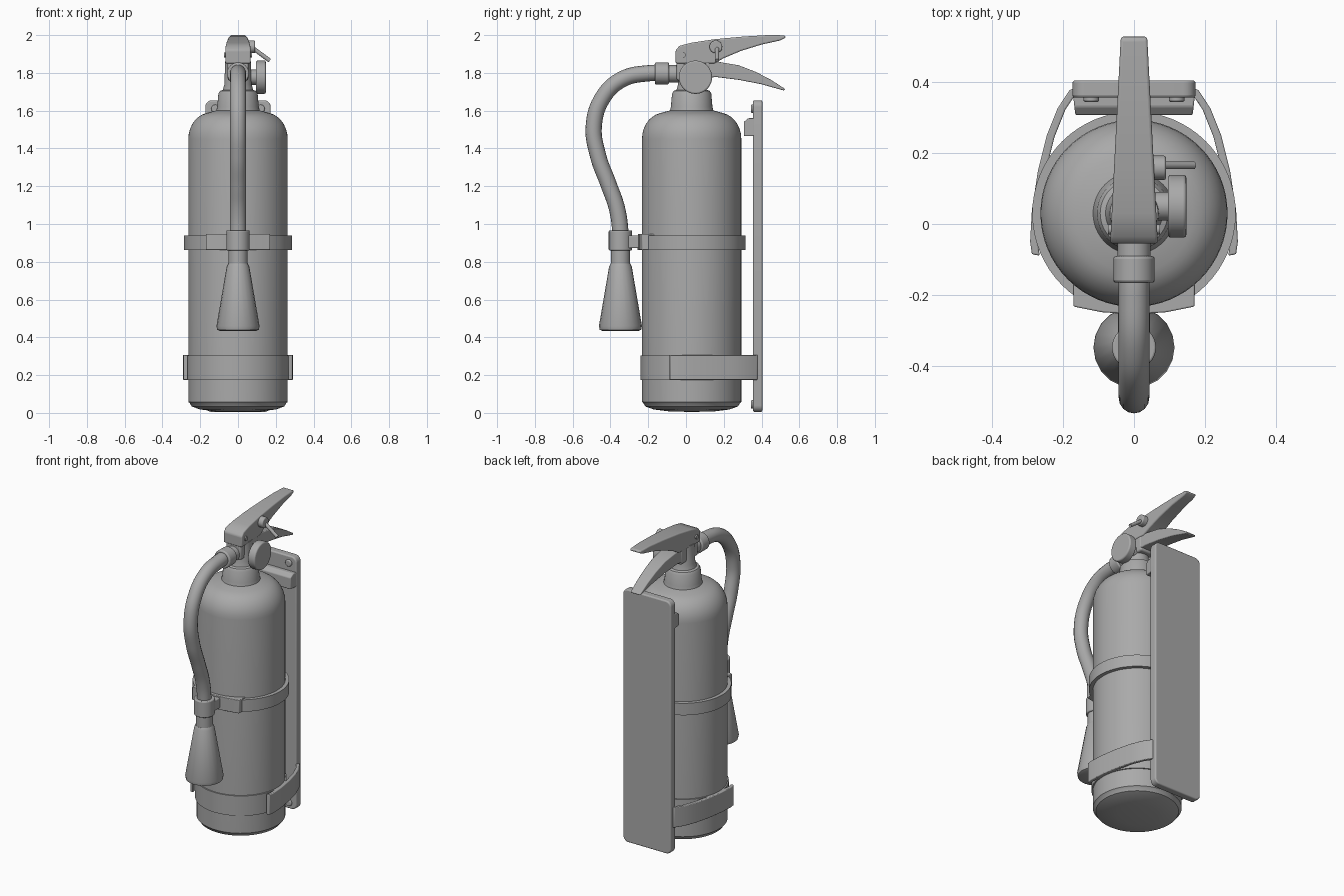
import bpy
import bmesh
from math import pi, cos, sin
from mathutils import Vector

cube = bpy.data.objects.get("Cube")
if cube:
    bpy.data.objects.remove(cube, do_unlink=True)

grey = bpy.data.materials.new("plain grey")
grey.use_nodes = True
COLOUR = (0.4, 0.4, 0.4, 1)
grey.diffuse_color = COLOUR
grey.node_tree.nodes["Principled BSDF"].inputs["Base Color"].default_value = COLOUR

TANK_Y = 0.03
HOSE_Y = -0.347


def finish(name, bm, bevel=0, angle=35):
    """Turn a bmesh into a shaded object, with an optional rounded edge."""
    bmesh.ops.recalc_face_normals(bm, faces=bm.faces)
    mesh = bpy.data.meshes.new(name)
    bm.to_mesh(mesh)
    bm.free()
    mesh.materials.append(grey)
    ob = bpy.data.objects.new(name, mesh)
    bpy.context.collection.objects.link(ob)
    if bevel:
        mod = ob.modifiers.new("rounded edges", "BEVEL")
        mod.width = bevel
        mod.segments = 3
        mod.limit_method = "ANGLE"
        mod.angle_limit = 0.6
    bpy.ops.object.select_all(action="DESELECT")
    ob.select_set(True)
    bpy.context.view_layer.objects.active = ob
    bpy.ops.object.shade_smooth_by_angle(angle=angle * pi / 180)
    return ob


def lathe(name, profile, y, segments=64, closed=False):
    """Spin a radius/height profile about a vertical axis."""
    bm = bmesh.new()
    verts = [bm.verts.new((r, y, z)) for r, z in profile]
    pairs = list(zip(verts, verts[1:]))
    if closed:
        pairs.append((verts[-1], verts[0]))
    edges = [bm.edges.new(p) for p in pairs]
    bmesh.ops.spin(bm, geom=verts + edges, cent=(0, y, 0), axis=(0, 0, 1),
                   angle=2 * pi, steps=segments, use_duplicate=False)
    bmesh.ops.remove_doubles(bm, verts=bm.verts, dist=0.0005)
    return finish(name, bm)


def band(name, inner, outer, z0, z1):
    return lathe(name, [(inner, z0), (outer, z0), (outer, z1), (inner, z1)], TANK_Y, closed=True)


def rod(name, start, end, radius, segments=32, bevel=0):
    """Round bar between two points."""
    a, b = Vector(start), Vector(end)
    bm = bmesh.new()
    bmesh.ops.create_cone(bm, cap_ends=True, segments=segments, radius1=radius,
                          radius2=radius, depth=(b - a).length)
    turn = Vector((0, 0, 1)).rotation_difference(b - a).to_matrix()
    bmesh.ops.rotate(bm, verts=bm.verts, matrix=turn)
    bmesh.ops.translate(bm, verts=bm.verts, vec=(a + b) / 2)
    return finish(name, bm, bevel)


def solid(name, lower, upper, bevel=0):
    """Join two matching outlines into a closed solid."""
    bm = bmesh.new()
    a = [bm.verts.new(p) for p in lower]
    b = [bm.verts.new(p) for p in upper]
    bm.faces.new(a)
    bm.faces.new(b)
    for i in range(len(a)):
        j = (i + 1) % len(a)
        bm.faces.new((a[i], a[j], b[j], b[i]))
    return finish(name, bm, bevel)


def prism(name, outline, z0, z1, bevel=0):
    return solid(name, [(x, y, z0) for x, y in outline], [(x, y, z1) for x, y in outline], bevel)


def box(name, x0, x1, y0, y1, z0, z1, bevel=0):
    return prism(name, [(x0, y0), (x1, y0), (x1, y1), (x0, y1)], z0, z1, bevel)


def lever(name, outline, wide, narrow, bevel):
    """Side outline given thickness that tapers toward the rear tip."""
    ys = [p[0] for p in outline]
    y0, length = min(ys), max(ys) - min(ys)

    def side(s):
        return [(s * (wide + (narrow - wide) * (y - y0) / length), y, z) for y, z in outline]
    return solid(name, side(-1), side(1), bevel)


# Tank with domed base and shoulder
tank = [(0, 0.005), (0.12, 0.008), (0.2, 0.018), (0.245, 0.034), (0.256, 0.052),
        (0.263, 0.058), (0.263, 1.45)]
for step in range(1, 8):
    t = step * pi / 16
    tank.append((0.143 + 0.12 * cos(t), 1.45 + 0.14 * sin(t)))
tank += [(0.1, 1.605), (0, 1.61)]
lathe("tank", tank, TANK_Y)

# Collar and valve
lathe("neck_collar", [(0, 1.58), (0.118, 1.59), (0.11, 1.62), (0.104, 1.69), (0.095, 1.705),
                      (0.08, 1.71), (0.072, 1.74), (0.068, 1.86), (0, 1.86)], TANK_Y)
box("valve_block", -0.055, 0.055, -0.05, 0.13, 1.76, 1.87, 0.012)

# Squeeze handles
lever("upper_lever", [(-0.055, 1.85), (-0.055, 1.92), (-0.035, 1.943), (0.03, 1.96), (0.15, 1.978),
                      (0.3, 1.992), (0.43, 2.0), (0.52, 1.999), (0.53, 1.988), (0.5, 1.972),
                      (0.4, 1.95), (0.29, 1.916), (0.2, 1.878), (0.15, 1.85)], 0.067, 0.037, 0.01)
lever("lower_lever", [(0.05, 1.77), (0.05, 1.86), (0.18, 1.857), (0.28, 1.84), (0.37, 1.805),
                      (0.45, 1.763), (0.525, 1.715), (0.52, 1.706), (0.4, 1.74), (0.28, 1.763),
                      (0.16, 1.778)], 0.055, 0.035, 0.008)
rod("lever_rivet", (-0.073, -0.015, 1.895), (0.073, -0.015, 1.895), 0.014)

# Safety pin
rod("pin_head", (0.045, 0.158, 1.938), (0.09, 0.158, 1.938), 0.034, bevel=0.006)
rod("pin_pull", (0.08, 0.165, 1.93), (0.168, 0.165, 1.865), 0.011, 16)

# Pressure gauge
rod("gauge_stem", (0.03, 0.05, 1.777), (0.11, 0.05, 1.777), 0.04)
rod("gauge_case", (0.095, 0.05, 1.777), (0.147, 0.05, 1.777), 0.088, 48, 0.008)

# Hose with its fittings
rod("hose_outlet", (0, -0.02, 1.795), (0, -0.1, 1.795), 0.046)
rod("hose_coupling", (0, -0.09, 1.797), (0, -0.165, 1.797), 0.058, bevel=0.008)
path = [(-0.08, 1.797), (-0.2, 1.798), (-0.34, 1.765), (-0.44, 1.67), (-0.488, 1.52),
        (-0.465, 1.36), (-0.41, 1.21), (-0.365, 1.08), (HOSE_Y, 0.95), (HOSE_Y, 0.8)]
curve = bpy.data.curves.new("hose", "CURVE")
curve.dimensions = "3D"
curve.bevel_depth = 0.043
curve.bevel_resolution = 6
curve.use_fill_caps = True
spline = curve.splines.new("BEZIER")
spline.bezier_points.add(len(path) - 1)
for point, (y, z) in zip(spline.bezier_points, path):
    point.co = (0, y, z)
    point.handle_left_type = point.handle_right_type = "AUTO"
curve.materials.append(grey)
bpy.context.collection.objects.link(bpy.data.objects.new("hose", curve))

# Nozzle
rod("nozzle_pipe", (0, HOSE_Y, 0.76), (0, HOSE_Y, 0.87), 0.051)
lathe("nozzle_horn", [(0, 0.79), (0.052, 0.79), (0.06, 0.775), (0.114, 0.46), (0.11, 0.44),
                      (0.095, 0.434), (0, 0.434)], HOSE_Y, 20)

# Hose clip on the middle band
band("middle_band", 0.255, 0.286, 0.862, 0.94)
rod("hose_clip", (0, HOSE_Y, 0.86), (0, HOSE_Y, 0.966), 0.062, bevel=0.006)
prism("clip_plate", [(-0.17, -0.16), (-0.17, -0.232), (-0.09, -0.248), (0, -0.254),
                     (0.09, -0.248), (0.17, -0.232), (0.17, -0.16)], 0.862, 0.948, 0.004)
box("clip_link", -0.045, 0.045, -0.32, -0.23, 0.872, 0.94, 0.006)

# Lower strap and its two bracket arms
band("lower_strap", 0.255, 0.271, 0.175, 0.305)
outer = [(0.15, 0.385), (0.18, 0.378), (0.215, 0.325), (0.245, 0.25), (0.27, 0.15),
         (0.287, 0.04), (0.292, -0.05), (0.287, -0.085)]
inner = [(x - 0.022, y - 0.004) for x, y in reversed(outer)]
for side, name in ((1, "left_arm"), (-1, "right_arm")):
    prism(name, [(side * x, y) for x, y in outer + inner], 0.175, 0.307, 0.005)

# Wall plate with screws and top hook
corner = 0.035
outline = []
for cx, cz, start in ((0.138, 1.62, 0), (-0.138, 1.62, 1), (-0.138, 0.04, 2), (0.138, 0.04, 3)):
    for k in range(6):
        t = (start + k / 5) * pi / 2
        outline.append((cx + corner * cos(t), cz + corner * sin(t)))
solid("wall_plate", [(x, 0.355, z) for x, z in outline], [(x, 0.404, z) for x, z in outline], 0.008)
for x in (-0.12, 0.12):
    for z in (0.045, 1.61):
        rod("plate_screw", (x, 0.343, z), (x, 0.37, z), 0.022, 20, 0.006)
hook = [(0.306, 1.465), (0.306, 1.54), (0.33, 1.56), (0.37, 1.56), (0.37, 1.465)]
lever("top_hook", hook, 0.165, 0.172, 0.005)
